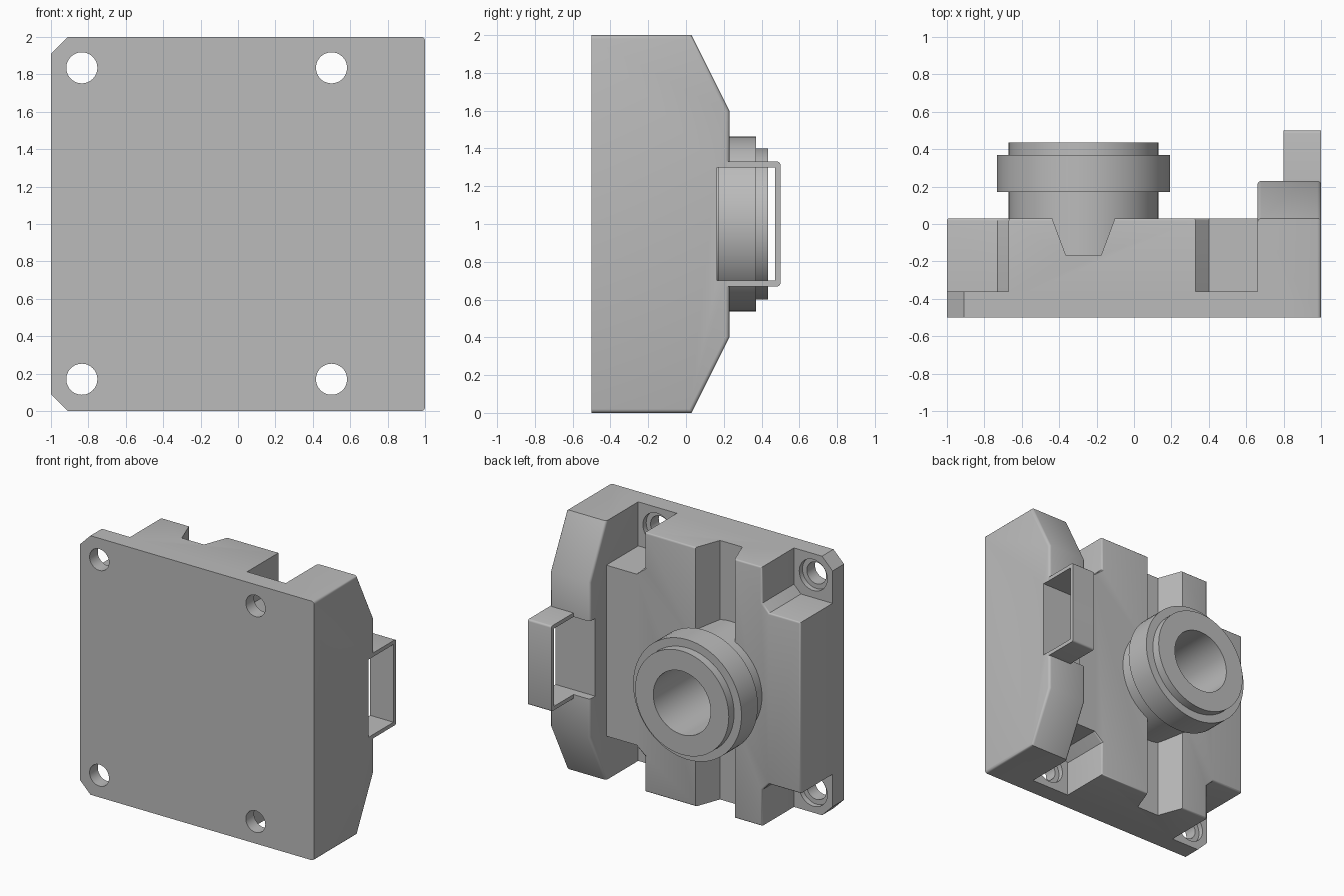
import bpy, bmesh, math
from mathutils import Vector

cube = bpy.data.objects.get("Cube")
if cube:
    bpy.data.objects.remove(cube)

grey = bpy.data.materials.new("plain grey")
grey.use_nodes = True
GREY = (0.5, 0.5, 0.5, 1)
grey.diffuse_color = GREY
grey.node_tree.nodes["Principled BSDF"].inputs["Base Color"].default_value = GREY


def finish(name, bm):
    bmesh.ops.recalc_face_normals(bm, faces=bm.faces)
    mesh = bpy.data.meshes.new(name)
    bm.to_mesh(mesh)
    bm.free()
    mesh.materials.append(grey)
    obj = bpy.data.objects.new(name, mesh)
    bpy.context.collection.objects.link(obj)
    return obj


def prism(name, axis, outline, start, end, rounding=0, rounded=None):
    """Extrude an outline along an axis; the outline holds the other two axes in order."""
    bm = bmesh.new()

    def place(p, t):
        c = list(p)
        c.insert("xyz".index(axis), t)
        return bm.verts.new(c)

    face = bm.faces.new([place(p, start) for p in outline])
    step = Vector([end - start if a == axis else 0 for a in "xyz"])
    new = bmesh.ops.extrude_face_region(bm, geom=[face], use_keep_orig=True)["geom"]
    bmesh.ops.translate(bm, vec=step, verts=[v for v in new if isinstance(v, bmesh.types.BMVert)])
    if rounded:
        edges = [e for e in bm.edges if rounded(e.verts[0].co, e.verts[1].co)]
        bmesh.ops.bevel(bm, geom=edges, offset=rounding, segments=3, profile=0.5, affect='EDGES')
    return finish(name, bm)


def box(name, x, y, z):
    return prism(name, "z", [(x[0], y[0]), (x[1], y[0]), (x[1], y[1]), (x[0], y[1])], *z)


def lathe(name, profile, x, z, steps=64):
    """Revolve a closed (radius, y) profile about an axis along y."""
    bm = bmesh.new()
    rings = []
    for i in range(steps):
        a = math.tau * i / steps
        rings.append([bm.verts.new((x + r * math.cos(a), y, z + r * math.sin(a))) for r, y in profile])
    n = len(profile)
    for i in range(steps):
        a, b = rings[i], rings[(i + 1) % steps]
        for j in range(n):
            k = (j + 1) % n
            bm.faces.new((a[j], a[k], b[k], b[j]))
    return finish(name, bm)


def disc(radius, y0, y1, x, z):
    ring = [(x + radius * math.cos(math.tau * i / 48), z + radius * math.sin(math.tau * i / 48))
            for i in range(48)]
    return prism("cutter", "y", ring, y0, y1)


def combine(obj, other, operation):
    mod = obj.modifiers.new("combine", 'BOOLEAN')
    mod.operation, mod.object, mod.solver = operation, other, 'EXACT'
    bpy.context.view_layer.objects.active = obj
    bpy.ops.object.modifier_apply(modifier=mod.name)
    bpy.data.objects.remove(other)


def mirror_z(points):
    return points + [(a, 2 - z) for a, z in reversed(points)]


FRONT, FLOOR, BACK, RAIL_TOP = -0.5, -0.36, 0.03, 0.23
HUB_X, HUB_Z = -0.27, 1.0

# Base plate with two clipped corners
housing = prism("housing", "y", mirror_z([(-1, 0.09), (-0.91, 0), (0.8, 0)]), FRONT, FLOOR)

# Raised block with a chamfered pocket at every screw hole
block = prism("block", "y", mirror_z([(-1, 0.34), (-0.73, 0.34), (-0.67, 0.28), (-0.67, 0), (0.33, 0),
                                      (0.33, 0.27), (0.40, 0.34), (0.8, 0.34)]), FLOOR - 0.05, BACK,
              0.012, lambda a, b: min(a.y, b.y) > BACK - 0.001 and max(a.x, b.x) < 0.79)

# V-shaped channel down the block
channel = prism("channel", "z", [(-0.445, 0.05), (-0.365, -0.165), (-0.175, -0.165), (-0.095, 0.05)], -0.1, 2.1)
combine(block, channel, 'DIFFERENCE')

# Tall side rail with sloped ends and softened edges
rail = prism("rail", "x", mirror_z([(FRONT, 0), (BACK, 0), (RAIL_TOP, 0.4)]), 0.66, 1, 0.02,
             lambda a, b: max(a.y, b.y) > 0 and abs(a.x - b.x) < 0.01
             and (a.x > 0.9 or min(a.y, b.y) > 0))
combine(rail, box("slot", (0.5, 1.1), (0.165, 0.4), (0.7, 1.3)), 'DIFFERENCE')

for part in (block, rail):
    combine(housing, part, 'UNION')

# Screw holes with shallow counterbores, and the hub's seat
for x in (-0.835, 0.5):
    for z in (0.17, 1.835):
        combine(housing, disc(0.083, -0.6, -0.3, x, z), 'DIFFERENCE')
        combine(housing, disc(0.12, FLOOR - 0.04, FLOOR + 0.02, x, z), 'DIFFERENCE')
combine(housing, disc(0.3, FLOOR, 0.1, HUB_X, HUB_Z), 'DIFFERENCE')

# Flanged hub with a deep bore
hub = lathe("flanged_hub", [(0.245, FLOOR - 0.01), (0.4, FLOOR - 0.01), (0.4, 0.17), (0.463, 0.17), (0.463, 0.37),
                            (0.4, 0.37), (0.4, 0.435), (0.245, 0.435)], HUB_X, HUB_Z)

# Thin loop bracket bridging the rail's slot
bracket = prism("loop_bracket", "x", mirror_z([(0.15, 0.67), (0.5, 0.67)])
                + mirror_z([(0.15, 0.7), (0.47, 0.7)])[::-1], 0.8, 0.999, 0.015,
                lambda a, b: min(a.y, b.y) > 0.49 and abs(a.x - b.x) > 0.1)

for obj in (housing, hub, bracket):
    bpy.ops.object.select_all(action='DESELECT')
    obj.select_set(True)
    bpy.context.view_layer.objects.active = obj
    bpy.ops.object.shade_smooth_by_angle(angle=math.radians(35))
